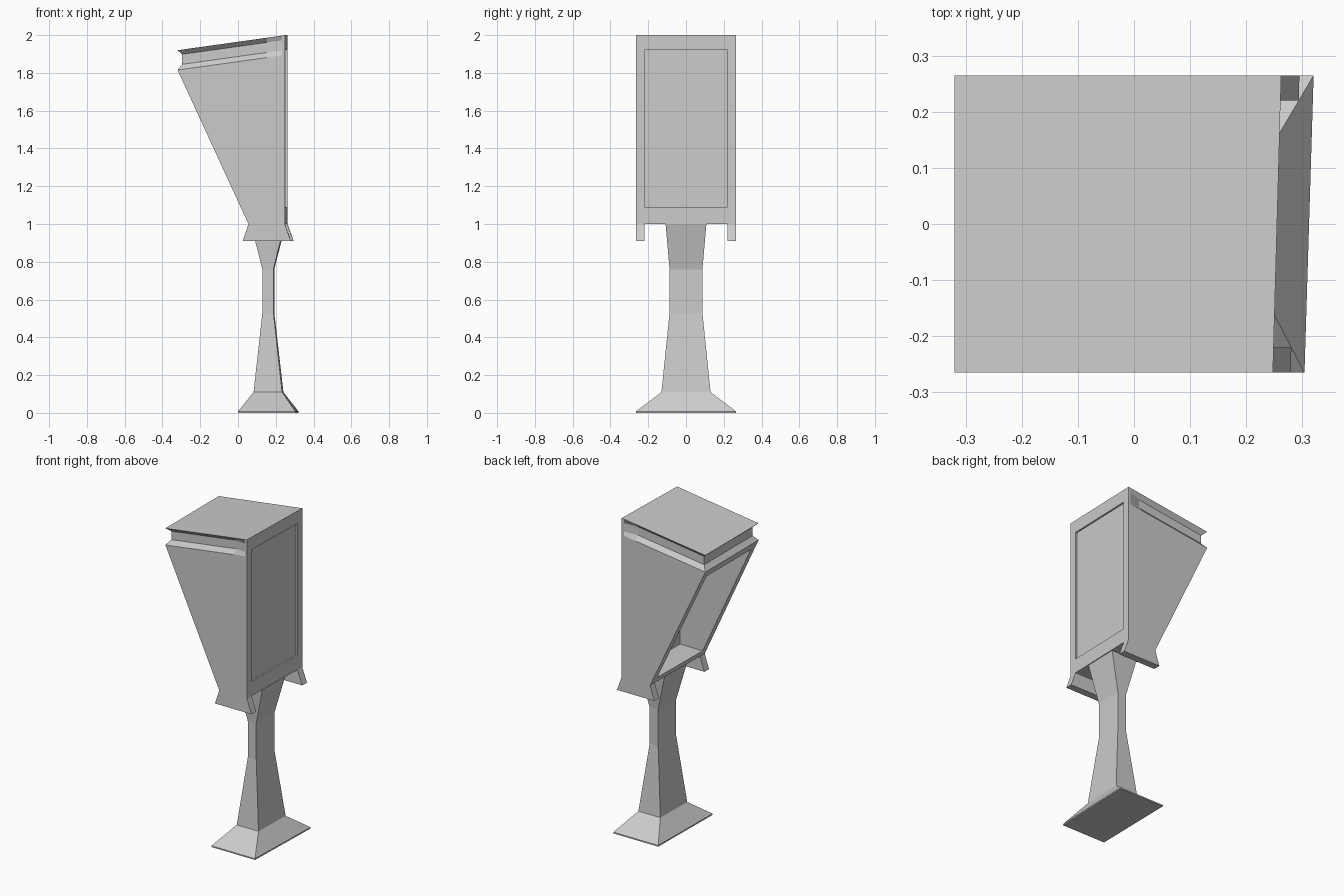
import bpy, bmesh

if "Cube" in bpy.data.objects:
    bpy.data.objects.remove(bpy.data.objects["Cube"])

HW = 0.265          # half depth of the hood
SLOPE = 0.138       # roof pitch


def make_object(name, bm):
    bmesh.ops.recalc_face_normals(bm, faces=bm.faces[:])
    me = bpy.data.meshes.new(name)
    bm.to_mesh(me)
    bm.free()
    ob = bpy.data.objects.new(name, me)
    bpy.context.scene.collection.objects.link(ob)
    return ob


def loft(name, loops):
    """Skin closed point loops and cap both ends."""
    bm = bmesh.new()
    rings = [[bm.verts.new(p) for p in loop] for loop in loops]
    n = len(rings[0])
    for a, b in zip(rings, rings[1:]):
        for i in range(n):
            j = (i + 1) % n
            bm.faces.new((a[i], a[j], b[j], b[i]))
    bm.faces.new(rings[0][::-1])
    bm.faces.new(rings[-1])
    return make_object(name, bm)


def prism(name, profile, y0, y1):
    """Extrude an (x, z) profile along y."""
    return loft(name, [[(x, y, z) for x, z in profile] for y in (y0, y1)])


def cut(ob, cutter):
    mod = ob.modifiers.new("cut", 'BOOLEAN')
    mod.operation = 'DIFFERENCE'
    mod.solver = 'EXACT'
    mod.object = cutter
    bpy.context.view_layer.objects.active = ob
    bpy.ops.object.modifier_apply(modifier=mod.name)
    bpy.data.objects.remove(cutter)


def skew(ob):
    """The right-hand side of the model is very slightly out of square."""
    for v in ob.data.vertices:
        v.co.x += 0.028 * v.co.y * (v.co.x + 0.32) / 0.575


def hood_loop(left, z, width, slope=SLOPE):
    """Eight-point ring; the groove fades out between x = 0.16 and 0.24."""
    side = [(left, width), (0.16, width), (0.24, HW), (0.255, HW)]
    pts = [(x, -w, z + slope * (x + 0.32)) for x, w in side]
    return pts + [(x, -y, zz) for x, y, zz in reversed(pts)]


# Hood with wraparound groove under the roof
hood = loft("hood", [
    hood_loop(0.06, 1.0, HW, 0),
    hood_loop(-0.32, 1.815, HW),
    hood_loop(-0.295, 1.842, 0.24),
    hood_loop(-0.295, 1.895, 0.24),
    hood_loop(-0.32, 1.92, HW),
])

# Open cavity on the slanted side, shallow panel recess on the upright side
cut(hood, prism("cavity_cutter",
                [(-0.6, 1.03), (0.2, 1.04), (0.2, 1.83), (-0.6, 1.725)], -0.22, 0.22))
cut(hood, prism("panel_cutter",
                [(0.245, 1.09), (0.4, 1.09), (0.4, 1.92), (0.245, 1.92)], -0.22, 0.22))
skew(hood)

# Flared cheeks below each side wall
for side, s in (("front", -1), ("back", 1)):
    cheek = prism(side + "_flared_cheek",
                  [(0.06, 1.0), (0.255, 1.0), (0.287, 0.91), (0.03, 0.91)], s * 0.22, s * HW)
    skew(cheek)

# Pedestal: z, left x, right x, half depth
sections = [(0, 0.004, 0.312, 0.265), (0.008, 0.004, 0.312, 0.265),
            (0.11, 0.085, 0.237, 0.13), (0.53, 0.131, 0.19, 0.087),
            (0.76, 0.131, 0.19, 0.087), (1.0, 0.07, 0.25, 0.108)]
pedestal = loft("pedestal", [[(a, -w, z), (b, -w, z), (b, w, z), (a, w, z)]
                             for z, a, b, w in sections])
skew(pedestal)
